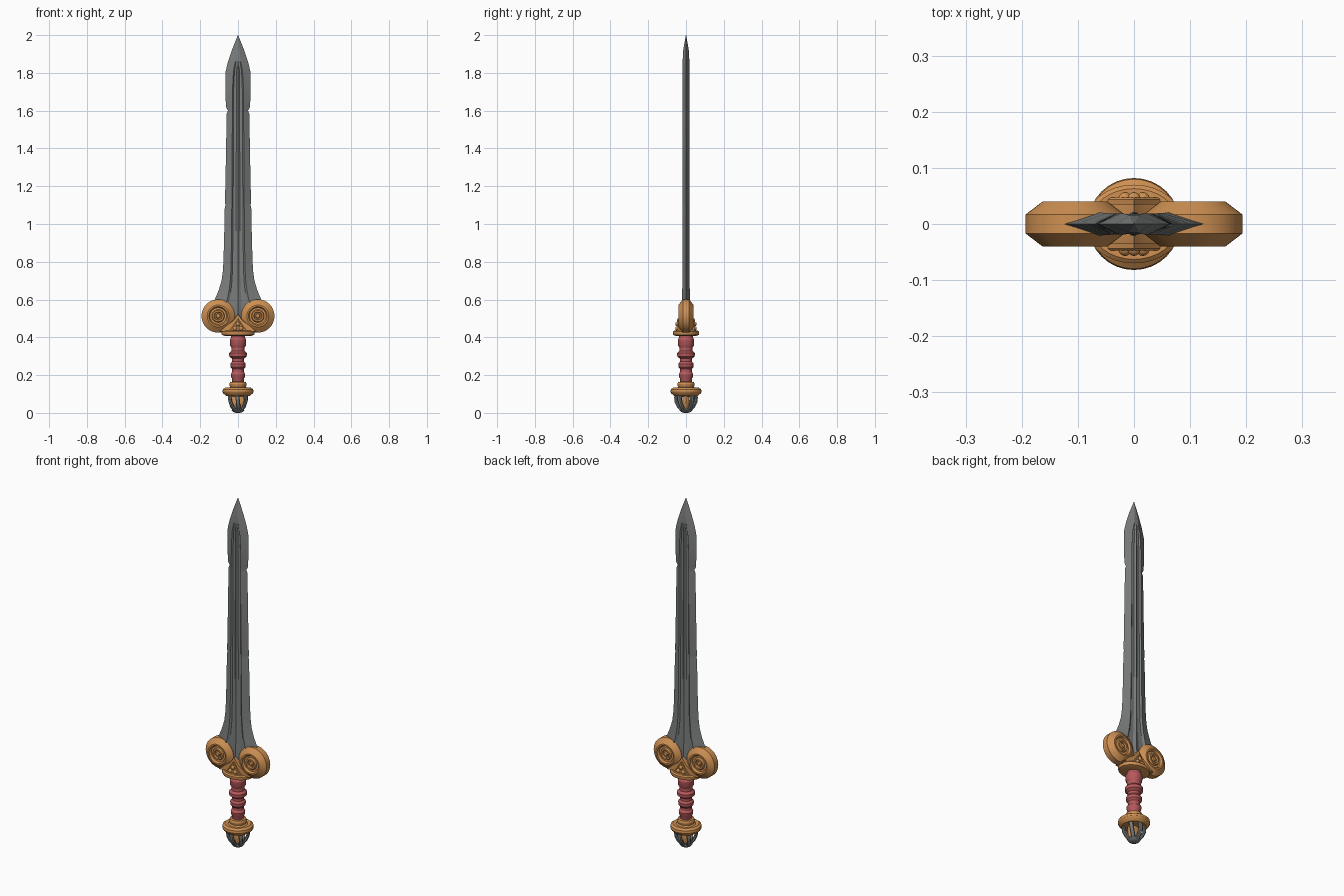
import bpy, bmesh, math
from mathutils import Vector, Matrix

if "Cube" in bpy.data.objects:
    bpy.data.objects.remove(bpy.data.objects["Cube"])


def material(name, rgb):
    m = bpy.data.materials.new(name)
    m.diffuse_color = (*rgb, 1)
    m.use_nodes = True
    m.node_tree.nodes["Principled BSDF"].inputs["Base Color"].default_value = m.diffuse_color
    return m


STEEL = material("steel grey", (0.2, 0.21, 0.21))
GOLD = material("warm gold", (0.62, 0.28, 0.085))
RED = material("leather red", (0.48, 0.1, 0.105))


def finish(name, bm, mat, angle=30):
    bmesh.ops.remove_doubles(bm, verts=bm.verts, dist=1e-5)
    bmesh.ops.recalc_face_normals(bm, faces=bm.faces)
    me = bpy.data.meshes.new(name)
    bm.to_mesh(me)
    bm.free()
    ob = bpy.data.objects.new(name, me)
    bpy.context.collection.objects.link(ob)
    me.materials.append(mat)
    bpy.ops.object.select_all(action='DESELECT')
    ob.select_set(True)
    bpy.context.view_layer.objects.active = ob
    bpy.ops.object.shade_smooth_by_angle(angle=math.radians(angle))
    return ob


def loft(bm, rings):
    """Skin closed rings of points and cap both ends."""
    vs = [[bm.verts.new(p) for p in r] for r in rings]
    n = len(vs[0])
    for a, b in zip(vs, vs[1:]):
        for i in range(n):
            j = (i + 1) % n
            bm.faces.new((a[i], a[j], b[j], b[i]))
    bm.faces.new(vs[0][::-1])
    bm.faces.new(vs[-1])


def lathe(name, profile, mat, seg=32, sx=1, sy=1, matrix=None):
    """Turn (radius, height) points round z."""
    bm = bmesh.new()
    loft(bm, [[Vector((r * sx * math.cos(t), r * sy * math.sin(t), z))
               for t in (2 * math.pi * k / seg for k in range(seg))]
              for r, z in profile])
    if matrix:
        bm.transform(matrix)
    return finish(name, bm, mat)


def prism(name, pts, y0, y1, mat, inset=0.0):
    """Extrude an x-z outline along y, both ends drawn in by inset."""
    c = Vector((sum(p[0] for p in pts) / len(pts), sum(p[1] for p in pts) / len(pts)))
    def ring(y, k):
        return [Vector((c.x + (x - c.x) * k, y, c.y + (z - c.y) * k)) for x, z in pts]
    bm = bmesh.new()
    loft(bm, [ring(y0, 1 - inset), ring(y0 * 0.8 + y1 * 0.2, 1),
              ring(y0 * 0.2 + y1 * 0.8, 1), ring(y1, 1 - inset)])
    return finish(name, bm, mat)


# Blade: z, half width, fuller half width, half thickness
stations = [(0.46, 0.03, 0.022, 0.022), (0.52, 0.10, 0.058, 0.022),
            (0.575, 0.135, 0.063, 0.021), (0.61, 0.119, 0.055, 0.02),
            (0.65, 0.102, 0.047, 0.02), (0.70, 0.087, 0.041, 0.019),
            (0.76, 0.079, 0.037, 0.019), (0.9, 0.074, 0.035, 0.019),
            (1.09, 0.070, 0.033, 0.019), (1.10, 0.066, 0.033, 0.019),
            (1.11, 0.069, 0.033, 0.019), (1.35, 0.064, 0.031, 0.019),
            (1.585, 0.060, 0.030, 0.019), (1.60, 0.053, 0.030, 0.019),
            (1.62, 0.064, 0.030, 0.019), (1.72, 0.067, 0.029, 0.019),
            (1.81, 0.065, 0.024, 0.019), (1.86, 0.053, 0.014, 0.018),
            (1.92, 0.033, 0.008, 0.015), (2.0, 0.0008, 0.0004, 0.0008)]
rings = []
for z, w, f, t in stations:
    g = 0.62 if z < 1.84 else 1.0        # groove depth
    half = [(w, 0.0), (f, t), (f * 0.78, t * g), (f * 0.3, t * g), (0, t),
            (-f * 0.3, t * g), (-f * 0.78, t * g), (-f, t)]
    pts = half + [(-x, -y) for x, y in half]
    rings.append([Vector((x, y, z)) for x, y in pts])
bm = bmesh.new()
loft(bm, rings)
finish("blade", bm, STEEL, 20)

# Guard scroll discs with concentric rings on both faces
face = [(0.0005, 0.040), (0.010, 0.038), (0.013, 0.030), (0.019, 0.030),
        (0.022, 0.039), (0.030, 0.039), (0.034, 0.029), (0.044, 0.029),
        (0.050, 0.040), (0.058, 0.040), (0.088, 0.017)]
disc = face + [(r, -y) for r, y in reversed(face)]
for side, sx in (("left", -1), ("right", 1)):
    lathe(side + "_guard_scroll", disc, GOLD, 40,
          matrix=Matrix.Translation((sx * 0.105, 0, 0.513)) @ Matrix.Rotation(math.pi / 2, 4, 'X'))

# Guard core, base plate and stepped ornaments on front and back
prism("guard_core", [(-0.10, 0.43), (0.10, 0.43), (0.06, 0.465), (0.025, 0.49),
                     (0, 0.525), (-0.025, 0.49), (-0.06, 0.465)], -0.036, 0.036, GOLD, 0.05)
lathe("guard_base_plate", [(0.8, 0.408), (0.97, 0.413), (1.0, 0.42), (1.0, 0.43), (0.9, 0.436)],
      GOLD, 32, 0.088, 0.07)
for side, s in (("front", -1), ("back", 1)):
    prism(side + "_guard_triangle", [(-0.05, 0.432), (0.05, 0.432), (0.03, 0.455), (0, 0.50),
                                     (-0.03, 0.455)], s * 0.03, s * 0.047, GOLD, 0.12)
    for i, (x, z) in enumerate([(-0.016, 0.447), (0.016, 0.447), (0, 0.47)]):
        bm = bmesh.new()
        bmesh.ops.create_uvsphere(bm, u_segments=12, v_segments=8, radius=0.012)
        bm.transform(Matrix.Translation((x, s * 0.045, z)))
        finish(f"{side}_guard_bead_{i}", bm, GOLD, 40)

# Bulged grip
lathe("grip", [(0.030, 0.155), (0.031, 0.18), (0.037, 0.19), (0.038, 0.205), (0.031, 0.217),
               (0.031, 0.232), (0.040, 0.243), (0.041, 0.260), (0.032, 0.272), (0.032, 0.287),
               (0.046, 0.298), (0.047, 0.316), (0.035, 0.328), (0.035, 0.345),
               (0.042, 0.357), (0.043, 0.388), (0.036, 0.40), (0.036, 0.415)], RED, 24)

# Pommel collar and ring
lathe("pommel_ring", [(0.03, 0.088), (0.062, 0.09), (0.078, 0.103), (0.082, 0.112),
                      (0.08, 0.125), (0.068, 0.134), (0.05, 0.132), (0.043, 0.138),
                      (0.046, 0.152), (0.042, 0.163), (0.03, 0.165)], GOLD, 32)

# Gold core inside the pommel cage
lathe("pommel_core", [(0.5, 0.012), (0.85, 0.03), (1.0, 0.055), (0.9, 0.08), (0.7, 0.095)],
      GOLD, 20, 0.042, 0.021)

# Cage bars bending down to the end cap
path = [(0.056, 0.097), (0.060, 0.08), (0.057, 0.058), (0.046, 0.035), (0.030, 0.017), (0.012, 0.010)]
for i, deg in enumerate((38, 90, 142, 218, 270, 322)):
    rings = []
    for k, (r, z) in enumerate(path):
        a = math.radians(deg + 3 * k - 6)
        out = Vector((math.cos(a), math.sin(a), 0))
        tan = Vector((-out.y, out.x, 0))
        p, q = path[max(k - 1, 0)], path[min(k + 1, 5)]
        d = Vector((q[0] - p[0], q[1] - p[1])).normalized()
        nrm = out * -d.y + Vector((0, 0, d.x))
        c = out * (r - 0.006) + Vector((0, 0, z))
        rings.append([c + tan * 0.011 * math.cos(t) + nrm * 0.009 * math.sin(t)
                      for t in (math.pi * n / 4 for n in range(8))])
    bm = bmesh.new()
    loft(bm, rings)
    finish(f"pommel_cage_bar_{i}", bm, STEEL, 40)
lathe("pommel_end_cap", [(0.012, 0.0), (0.026, 0.005), (0.034, 0.014), (0.028, 0.022)], STEEL, 16)
